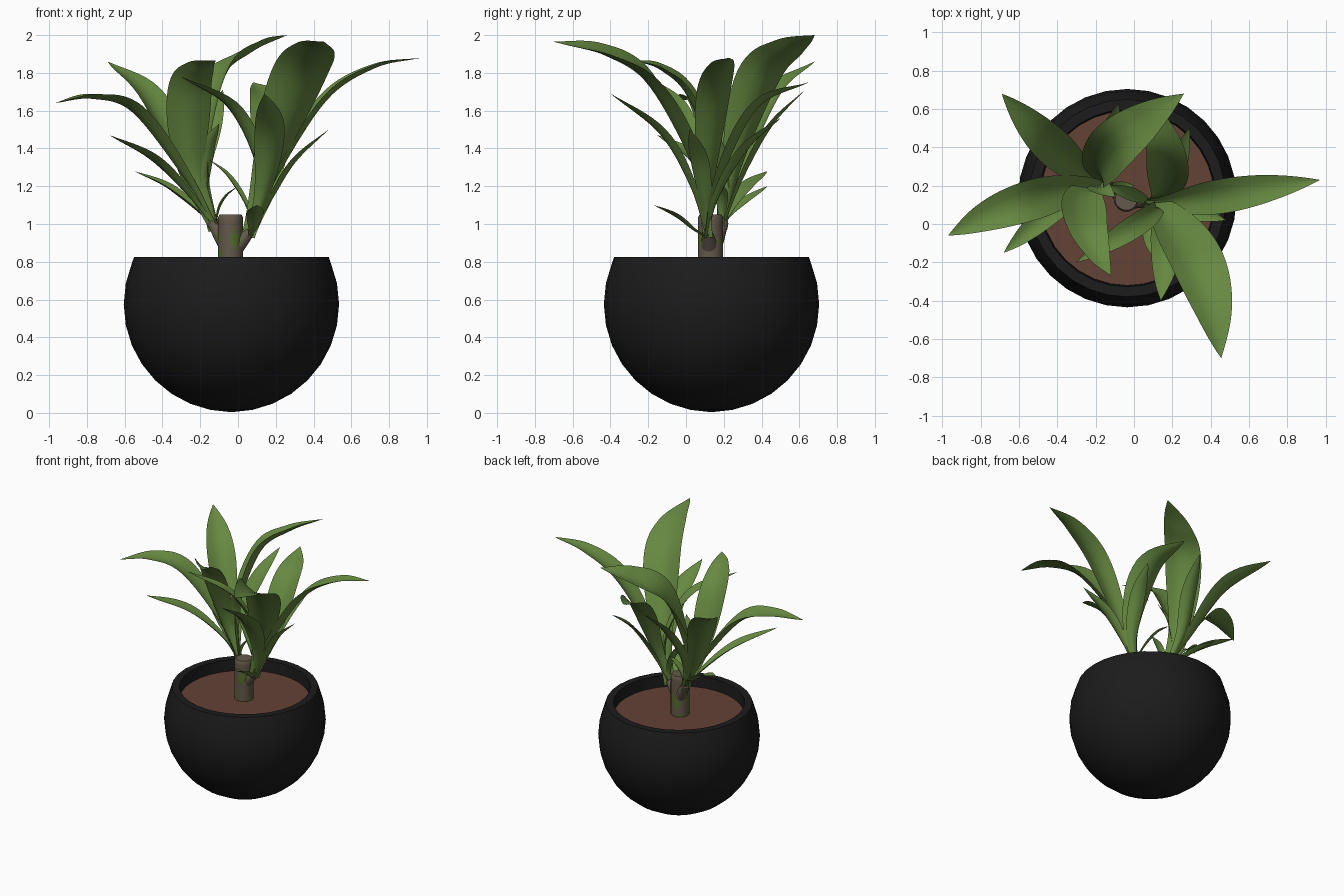
import bpy, math
from mathutils import Vector, noise

if "Cube" in bpy.data.objects:
    bpy.data.objects.remove(bpy.data.objects["Cube"])


def material(name, col):
    m = bpy.data.materials.new(name)
    m.diffuse_color = (*col, 1)
    m.use_nodes = True
    m.node_tree.nodes["Principled BSDF"].inputs["Base Color"].default_value = m.diffuse_color
    return m


GREEN = material("leaf green", (0.135, 0.25, 0.053))
BLACK = material("pot black", (0.0115, 0.0115, 0.0122))
SOIL = material("soil brown", (0.125, 0.054, 0.036))
BARK = material("bark grey brown", (0.125, 0.1, 0.07))
MOSS = material("moss green", (0.09, 0.15, 0.025))
CX, CY = -0.035, 0.135          # pot axis


def make(name, verts, faces, mats, angle=40):
    me = bpy.data.meshes.new(name)
    me.from_pydata([tuple(v) for v in verts], [], faces)
    for m in mats:
        me.materials.append(m)
    for p in me.polygons:
        p.use_smooth = True
    me.set_sharp_from_angle(angle=math.radians(angle))
    ob = bpy.data.objects.new(name, me)
    bpy.context.collection.objects.link(ob)
    return ob


def tube(name, path, radii, sides, mats, caps=(True, True)):
    """Rings of the given radii along a straight path."""
    verts, faces = [], []
    axis = (path[-1] - path[0]).normalized()
    if abs(axis.z) > 0.999:
        axis = Vector((0, 0, 1))
    a = axis.cross(Vector((0, 1, 0))).normalized()
    b = axis.cross(a)
    for p, r in zip(path, radii):
        for k in range(sides):
            t = 2 * math.pi * k / sides
            verts.append(p + r * (a * math.cos(t) + b * math.sin(t)))
    for i in range(len(path) - 1):
        for k in range(sides):
            n = (k + 1) % sides
            faces.append((i * sides + k, i * sides + n, (i + 1) * sides + n, (i + 1) * sides + k))
    if caps[0]:
        faces.append(tuple(reversed(range(sides))))
    if caps[1]:
        o = (len(path) - 1) * sides
        faces.append(tuple(range(o, o + sides)))
    return make(name, verts, faces, mats)


# Pot: truncated sphere with a flat rim and an inner wall
R, ZC = 0.57, 0.575
profile = [(0.012, 0.005)]
for i in range(1, 11):
    a = math.radians(-90 + 11.25 * i)
    profile.append((R * math.cos(a), ZC + R * math.sin(a)))
profile += [(0.515, 0.826), (0.462, 0.826), (0.456, 0.71)]
tube("pot", [Vector((CX, CY, z)) for r, z in profile], [r for r, z in profile], 32, [BLACK], (True, False))

# Soil disc
tube("soil", [Vector((CX, CY, 0.70)), Vector((CX, CY, 0.74))], [0.456, 0.456], 32, [SOIL])


# Trunk and two short branches, with moss in patches
def mossy(ob):
    for p in ob.data.polygons:
        c = p.center
        if len(p.vertices) == 4 and c.z < 1.0 and noise.noise(c * 16) + (0.88 - c.z) * 1.2 > 0.12:
            p.material_index = 1


zs = [0.72 + 0.021 * i for i in range(16)] + [1.05]
trunk = tube("trunk", [Vector((-0.04, 0.13, z)) for z in zs],
             [0.066] * 16 + [0.058], 24, [BARK, MOSS])
mossy(trunk)
for side, p0, p1 in (("left", (-0.06, 0.15, 0.89), (-0.14, 0.2, 1.01)),
                     ("right", (-0.01, 0.125, 0.88), (0.065, 0.112, 0.96))):
    p0, p1 = Vector(p0), Vector(p1)
    br = tube(side + "_branch", [p0, p0.lerp(p1, 0.5), p1], [0.045, 0.036, 0.026], 12, [BARK, MOSS])
    mossy(br)


# Leaves: channelled blades swept along a smooth spine
def spine(points, steps):
    pts = [2 * points[0] - points[1]] + points + [2 * points[-1] - points[-2]]
    out = []
    for i in range(1, len(pts) - 2):
        a, b, c, d = pts[i - 1:i + 3]
        for s in range(steps):
            t = s / steps
            out.append(0.5 * (2 * b + (c - a) * t + (2 * a - 5 * b + 4 * c - d) * t * t
                              + (3 * b - a - 3 * c + d) * t ** 3))
    return out + [points[-1]]


def half_width(t):
    if t < 0.62:
        s = t / 0.62
        return 0.27 + 0.73 * s * s * (3 - 2 * s)
    return max(0.004, 1 - ((t - 0.62) / 0.38) ** 2.1)


def leaf(name, points, width, roll):
    pts = [Vector(p) for p in points]
    path = spine(pts, 8)
    h = pts[-1] - pts[0]
    h.z = 0
    side0 = h.normalized().cross(Vector((0, 0, 1)))
    dist = [0]
    for a, b in zip(path, path[1:]):
        dist.append(dist[-1] + (b - a).length)
    verts, faces = [], []
    us = (-1, -0.5, 0, 0.5, 1)
    for i, p in enumerate(path):
        t = dist[i] / dist[-1]
        T = (path[min(i + 1, len(path) - 1)] - path[max(i - 1, 0)]).normalized()
        s = (side0 - T * side0.dot(T)).normalized()
        n = s.cross(T)
        ang = roll * min(1, t * 1.6)
        s, n = s * math.cos(ang) + n * math.sin(ang), n * math.cos(ang) - s * math.sin(ang)
        w = width * half_width(t)
        fold = 0.65 - 0.4 * t      # more tightly channelled near the base
        for u in us:
            verts.append(p + s * (u * w) + n * (fold * w * (abs(u) ** 1.5 - 0.3)))
    for i in range(len(path) - 1):
        for k in range(4):
            o = i * 5 + k
            faces.append((o + 1, o + 6, o + 5, o))
    ob = make(name, verts, faces, [GREEN], 80)
    # keep the upper side facing up
    if sum(p.normal.z * p.area for p in ob.data.polygons) < 0:
        ob.data.flip_normals()


# Each leaf: points along the spine after the base, then half width and roll
LEFT = [
    ((-0.25, 0.17, 1.3), (-0.26, 0.02, 1.68), (-0.2, -0.13, 1.82), (-0.12, -0.27, 1.865), 0.118, 0.1),
    ((-0.28, 0.19, 1.25), (-0.55, 0.12, 1.6), (-0.77, 0.04, 1.67), (-0.97, -0.06, 1.64), 0.105, 0),
    ((-0.25, 0.17, 1.14), (-0.45, 0.05, 1.34), (-0.68, -0.15, 1.47), 0.06, 0),
    ((-0.19, 0.27, 1.35), (-0.1, 0.4, 1.77), (0.07, 0.54, 1.92), (0.26, 0.68, 2.0), 0.135, 0.4),
    ((-0.27, 0.27, 1.25), (-0.47, 0.45, 1.67), (-0.69, 0.68, 1.86), 0.1, 0.1),
    ((-0.19, 0.3, 1.25), (-0.14, 0.45, 1.52), (-0.08, 0.63, 1.71), 0.06, 0),
    ((-0.22, 0.24, 1.08), (-0.38, 0.33, 1.2), (-0.55, 0.43, 1.28), 0.05, 0),
    ((-0.18, 0.23, 1.04), (-0.27, 0.32, 1.12), (-0.38, 0.43, 1.2), 0.04, 0),
    ((-0.19, 0.2, 1.15), (-0.17, 0.18, 1.38), (-0.1, 0.14, 1.53), 0.055, 0),
    ((-0.1, 0.19, 1.08), (-0.06, 0.195, 1.15), (0.0, 0.2, 1.2), 0.03, 0),
]
RIGHT = [
    ((0.2, 0.11, 1.25), (0.46, 0.145, 1.66), (0.72, 0.19, 1.83), (0.97, 0.23, 1.88), 0.09, 0),
    ((0.16, 0.05, 1.3), (0.31, -0.18, 1.74), (0.4, -0.42, 1.9), (0.455, -0.7, 1.965), 0.145, 0.35),
    ((0.14, 0.03, 1.2), (0.17, -0.13, 1.48), (0.14, -0.4, 1.69), 0.08, 0),
    ((0.12, 0.08, 1.25), (-0.02, -0.03, 1.6), (-0.3, -0.2, 1.78), 0.06, 0),
    ((0.16, 0.18, 1.25), (0.17, 0.37, 1.62), (0.08, 0.65, 1.75), 0.11, 0),
    ((0.17, 0.1, 1.12), (0.3, 0.07, 1.33), (0.48, 0.02, 1.5), 0.05, 0),
    ((0.16, 0.17, 1.15), (0.23, 0.32, 1.4), (0.29, 0.5, 1.56), 0.055, 0),
    ((0.08, 0.04, 0.97), (0.09, -0.05, 1.04), (0.1, -0.17, 1.1), 0.045, 0),
    ((0.05, 0.13, 1.08), (-0.05, 0.17, 1.25), (-0.15, 0.2, 1.34), 0.035, 0),
]
for crown, base, leaves in (("left", (-0.12, 0.19, 0.97), LEFT), ("right", (0.06, 0.11, 0.93), RIGHT)):
    for i, spec in enumerate(leaves):
        leaf(f"{crown}_leaf_{i + 1}", [base, *spec[:-2]], *spec[-2:])
